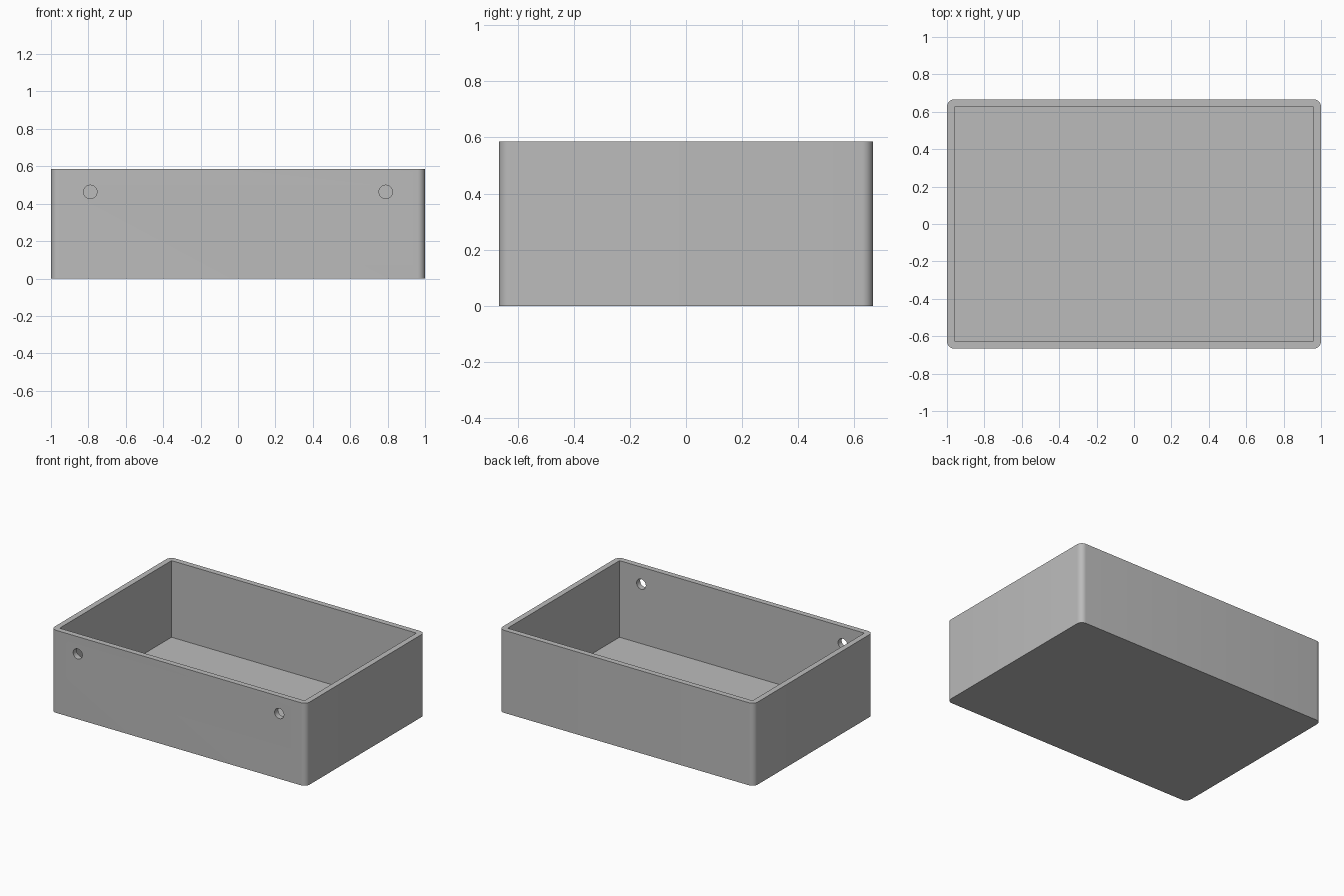
import bpy
import bmesh
import math
from mathutils import Matrix

LENGTH, WIDTH, HEIGHT = 2.0, 1.333, 0.585
WALL, FLOOR, CORNER = 0.04, 0.042, 0.04
HOLE_X, HOLE_Z, HOLE_RADIUS = 0.79, 0.463, 0.036

default = bpy.data.objects.get("Cube")
if default:
    bpy.data.objects.remove(default, do_unlink=True)

grey = bpy.data.materials.new("plain grey")
grey.use_nodes = True
colour = (0.5, 0.5, 0.5, 1)
grey.diffuse_color = colour
grey.node_tree.nodes["Principled BSDF"].inputs["Base Color"].default_value = colour


def add_object(name, bm):
    mesh = bpy.data.meshes.new(name)
    bm.to_mesh(mesh)
    bm.free()
    mesh.materials.append(grey)
    obj = bpy.data.objects.new(name, mesh)
    bpy.context.collection.objects.link(obj)
    return obj


def block(name, x, y, bottom, top, radius=0):
    """Upright block with optionally rounded vertical corners."""
    bm = bmesh.new()
    size = Matrix.Diagonal((x, y, top - bottom, 1))
    bmesh.ops.create_cube(bm, size=1, matrix=Matrix.Translation((0, 0, (top + bottom) / 2)) @ size)
    if radius:
        upright = [e for e in bm.edges if abs(e.verts[0].co.z - e.verts[1].co.z) > 0.1]
        bmesh.ops.bevel(bm, geom=upright, offset=radius, segments=8, profile=0.5, affect='EDGES')
    return add_object(name, bm)


def cut(target, cutter):
    cutter.hide_render = True
    cutter.hide_viewport = True
    mod = target.modifiers.new(cutter.name, 'BOOLEAN')
    mod.operation = 'DIFFERENCE'
    mod.solver = 'EXACT'
    mod.object = cutter


# Tray body with rounded outer corners
tray = block("open_tray", LENGTH, WIDTH, 0, HEIGHT, CORNER)

# Square-cornered inside space
cutters = [block("cavity_cutter", LENGTH - 2 * WALL, WIDTH - 2 * WALL, FLOOR, HEIGHT + 0.2)]

# Round mounting holes through the front wall only
for side, x in (("right", -HOLE_X), ("left", HOLE_X)):
    bm = bmesh.new()
    place = Matrix.Translation((x, -WIDTH / 2, HOLE_Z)) @ Matrix.Rotation(math.pi / 2, 4, 'X')
    bmesh.ops.create_cone(bm, cap_ends=True, segments=48, radius1=HOLE_RADIUS,
                          radius2=HOLE_RADIUS, depth=WALL * 4, matrix=place)
    cutters.append(add_object(side + "_hole_cutter", bm))

for cutter in cutters:
    cut(tray, cutter)

# Apply the cuts, then remove the cutters
bpy.context.view_layer.update()
evaluated = tray.evaluated_get(bpy.context.evaluated_depsgraph_get())
finished = bpy.data.meshes.new_from_object(evaluated)
tray.modifiers.clear()
tray.data = finished
for cutter in cutters:
    bpy.data.objects.remove(cutter, do_unlink=True)

# Smooth the corners and hole walls, keeping crisp edges
bpy.ops.object.select_all(action='DESELECT')
tray.select_set(True)
bpy.context.view_layer.objects.active = tray
bpy.ops.object.shade_smooth_by_angle(angle=math.radians(30))
